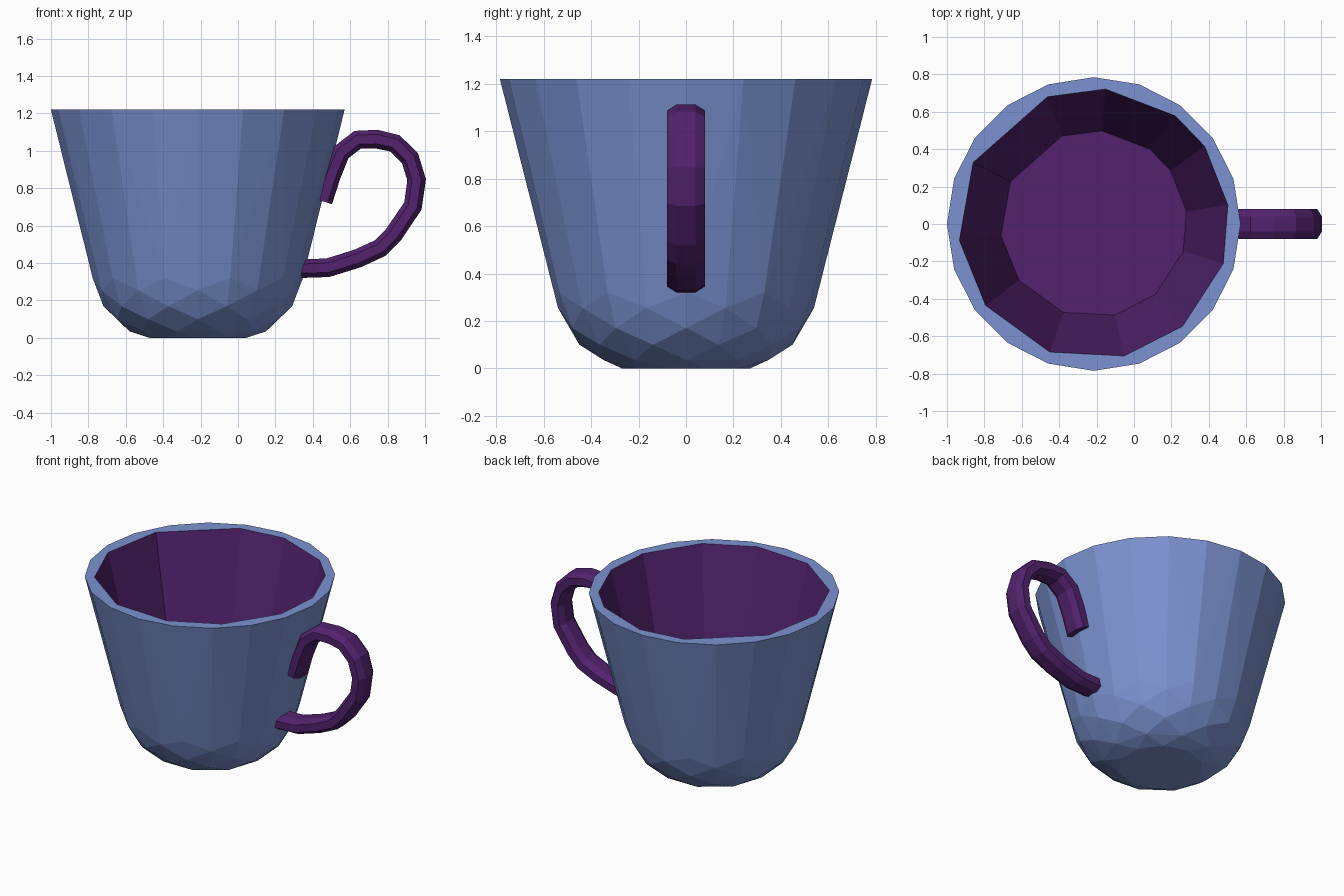
import bpy, bmesh, math
from mathutils import Vector

if "Cube" in bpy.data.objects:
    bpy.data.objects.remove(bpy.data.objects["Cube"])

CX = -0.215  # axis of the cup


def material(name, rgb):
    m = bpy.data.materials.new(name)
    m.diffuse_color = (*rgb, 1)
    m.use_nodes = True
    m.node_tree.nodes["Principled BSDF"].inputs["Base Color"].default_value = m.diffuse_color
    return m


blue = material("blue glaze", (0.20, 0.29, 0.64))
purple = material("purple glaze", (0.085, 0.016, 0.155))


def finish(name, bm, mats):
    me = bpy.data.meshes.new(name)
    bm.to_mesh(me)
    bm.free()
    ob = bpy.data.objects.new(name, me)
    bpy.context.collection.objects.link(ob)
    for m in mats:
        me.materials.append(m)
    return ob


def ring(r, z, angles):
    return [Vector((CX + r * math.cos(math.radians(a)), r * math.sin(math.radians(a)), z)) for a in angles]


def even(n, phase=0):
    return [phase + 360 * i / n for i in range(n)]


def open_hull(bm, points, top):
    """Faceted convex shell with its lid removed."""
    verts = [bm.verts.new(p) for p in points]
    res = bmesh.ops.convex_hull(bm, input=verts)
    faces = [g for g in res["geom"] if isinstance(g, bmesh.types.BMFace)]
    lid = [f for f in faces if all(abs(v.co.z - top) < 1e-4 for v in f.verts)]
    keep = [f for f in faces if f not in lid]
    bmesh.ops.delete(bm, geom=lid, context='FACES')
    return keep


# Cup: outer shell with rounded, coarsely faceted foot
bm = bmesh.new()
TOP = 1.22
outer = (ring(0.785, TOP, even(20)) + ring(0.562, 0.32, even(10))
         + ring(0.54, 0.255, even(10, 18)) + ring(0.505, 0.17, even(10))
         + ring(0.45, 0.10, even(10, 18)) + ring(0.365, 0.035, even(10))
         + ring(0.27, 0.0, even(10, 18)))
open_hull(bm, outer, TOP)

# Inside: twelve irregular sides tapering to a flat floor
sides = [8, 35, 53, 85, 110, 153, 187, 217, 251, 283, 311, 343]
inner = ring(0.724, TOP, sides) + ring(0.50, 0.30, sides)
inside = open_hull(bm, inner, TOP)
for f in inside:
    f.material_index = 1

# Rim: flat band between the two open edges
edges = [e for e in bm.edges if e.is_boundary]
bmesh.ops.triangle_fill(bm, edges=edges, use_beauty=True, use_dissolve=False)
bmesh.ops.recalc_face_normals(bm, faces=bm.faces[:])
finish("cup", bm, [blue, purple])

# Handle: chamfered section swept along a hooked path in the xz plane
path = [(0.455, 0.73), (0.50, 0.87), (0.55, 0.99), (0.64, 1.06), (0.74, 1.063),
        (0.84, 1.04), (0.92, 0.96), (0.955, 0.845), (0.935, 0.705), (0.83, 0.55),
        (0.76, 0.48), (0.64, 0.425), (0.48, 0.375), (0.32, 0.37)]
section = [(0.08, 0.025), (0.04, 0.05), (-0.04, 0.05), (-0.08, 0.025),
           (-0.08, -0.025), (-0.04, -0.05), (0.04, -0.05), (0.08, -0.025)]
bm = bmesh.new()
pts = [Vector((x, 0, z)) for x, z in path]
rows = []
for i, p in enumerate(pts):
    t = (pts[min(i + 1, len(pts) - 1)] - pts[max(i - 1, 0)]).normalized()
    side = Vector((-t.z, 0, t.x))
    rows.append([bm.verts.new(p + side * b + Vector((0, a, 0))) for a, b in section])
for r0, r1 in zip(rows, rows[1:]):
    for j in range(8):
        k = (j + 1) % 8
        bm.faces.new((r0[j], r0[k], r1[k], r1[j]))
bm.faces.new(rows[0])
bm.faces.new(rows[-1])
bmesh.ops.recalc_face_normals(bm, faces=bm.faces[:])
finish("handle", bm, [purple])
